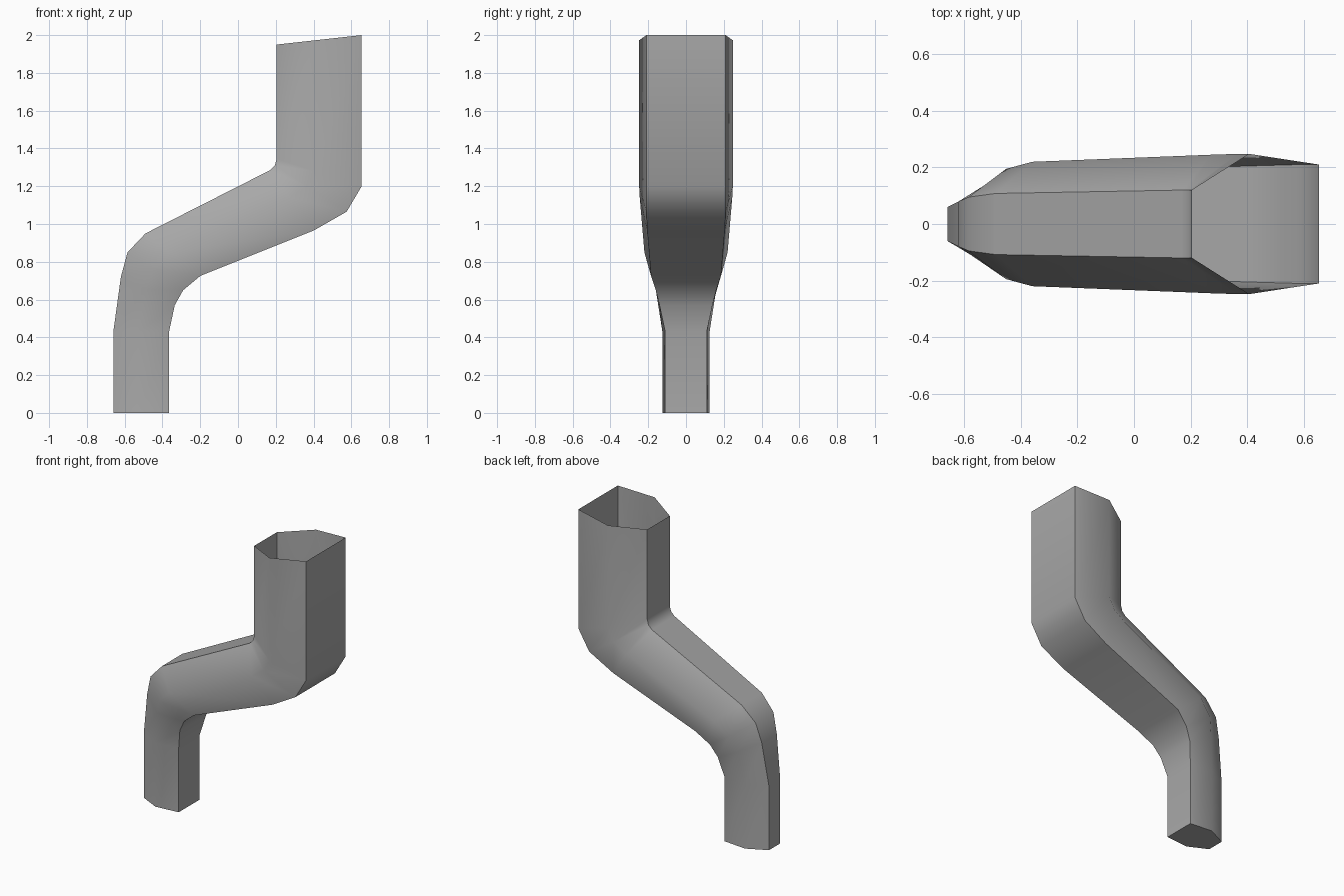
import bpy, bmesh, math
from mathutils import Vector

cube = bpy.data.objects.get("Cube")
if cube:
    bpy.data.objects.remove(cube, do_unlink=True)

# Plain grey material
grey = bpy.data.materials.new("plain grey")
grey.use_nodes = True
grey.diffuse_color = (0.4, 0.4, 0.4, 1)
grey.node_tree.nodes["Principled BSDF"].inputs["Base Color"].default_value = grey.diffuse_color

# Each section: narrow edge (x, z, half width), broad edge (x, z, half width), middle half width
SECTIONS = [
    ((-.66, 0, .06), (-.365, 0, .11), .125),
    ((-.66, .43, .06), (-.365, .43, .11), .125),
    ((-.62, .72, .08), (-.335, .57, .14), .16),
    ((-.585, .85, .095), (-.29, .65, .16), .195),
    ((-.49, .95, .108), (-.2, .725, .185), .22),
    ((.17, 1.285, .12), (.4, .965, .205), .245),
    ((.195, 1.31, .12), (.575, 1.065, .21), .248),
    ((.205, 1.345, .12), (.655, 1.2, .21), .248),
    ((.205, 1.95, .12), (.655, 2, .21), .248),
]


def hexagon(narrow, broad, middle):
    """Six-sided section, mirrored across y."""
    mid = Vector(narrow).lerp(Vector(broad), .45)
    mid.z = middle
    half = [Vector((x, -w, z)) for x, z, w in (narrow, mid, broad)]
    return half + [Vector((p.x, -p.y, p.z)) for p in reversed(half)]


# Bent duct: open at the top, closed at the bottom
bm = bmesh.new()
rings = [[bm.verts.new(p) for p in hexagon(*s)] for s in SECTIONS]
for low, high in zip(rings, rings[1:]):
    for i in range(len(low)):
        j = (i + 1) % len(low)
        bm.faces.new((low[i], low[j], high[j], high[i]))
bm.faces.new(reversed(rings[0]))

mesh = bpy.data.meshes.new("bent_duct")
bm.to_mesh(mesh)
bm.free()
mesh.materials.append(grey)
duct = bpy.data.objects.new("bent_duct", mesh)
bpy.context.collection.objects.link(duct)

# Soft bends and middle ridges, crisp corner edges
bpy.ops.object.select_all(action='DESELECT')
duct.select_set(True)
bpy.context.view_layer.objects.active = duct
bpy.ops.object.shade_smooth_by_angle(angle=math.radians(48))
